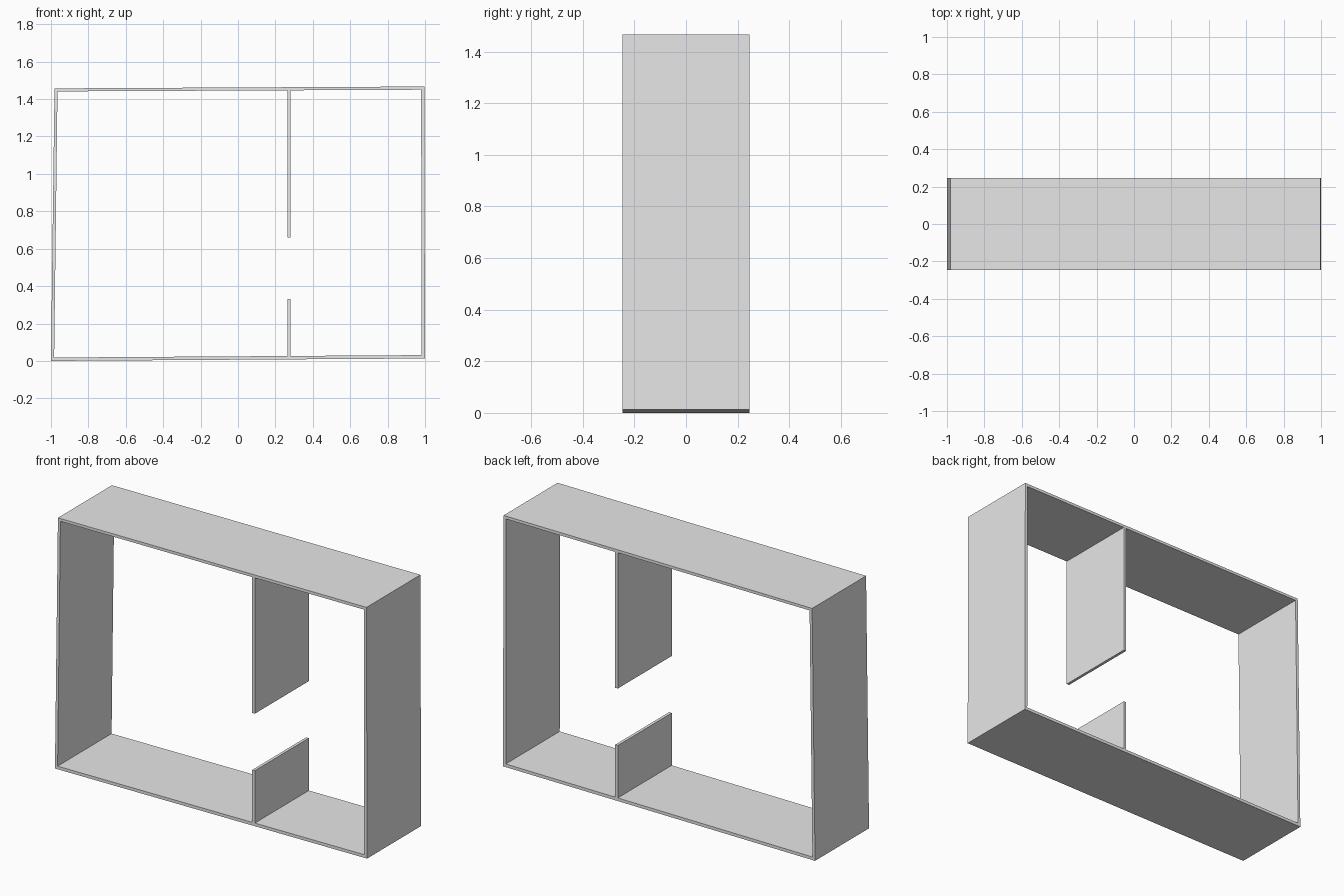
import bpy
import bmesh

if "Cube" in bpy.data.objects:
    bpy.data.objects.remove(bpy.data.objects["Cube"])

HALF_DEPTH = 0.247

grey = bpy.data.materials.new("plain_grey")
grey.diffuse_color = (0.8, 0.8, 0.8, 1)
grey.use_nodes = True
grey.node_tree.nodes["Principled BSDF"].inputs["Base Color"].default_value = grey.diffuse_color


def finish(name, bm):
    bmesh.ops.recalc_face_normals(bm, faces=bm.faces)
    mesh = bpy.data.meshes.new(name)
    bm.to_mesh(mesh)
    bm.free()
    mesh.materials.append(grey)
    obj = bpy.data.objects.new(name, mesh)
    bpy.context.collection.objects.link(obj)


def loop(bm, points, y):
    return [bm.verts.new((x, y, z)) for x, z in points]


def frame(name, outer, inner):
    """Open tube between two outlines, running along y."""
    bm = bmesh.new()
    rings = [loop(bm, outer, -HALF_DEPTH), loop(bm, inner, -HALF_DEPTH),
             loop(bm, inner, HALF_DEPTH), loop(bm, outer, HALF_DEPTH)]
    n = len(outer)
    for r in range(4):
        a, b = rings[r], rings[(r + 1) % 4]
        for i in range(n):
            j = (i + 1) % n
            bm.faces.new((a[i], a[j], b[j], b[i]))
    finish(name, bm)


def panel(name, points):
    """Solid slab with the given front outline, running along y."""
    bm = bmesh.new()
    a, b = loop(bm, points, -HALF_DEPTH), loop(bm, points, HALF_DEPTH)
    bm.faces.new(a)
    bm.faces.new(b[::-1])
    for i in range(len(points)):
        j = (i + 1) % len(points)
        bm.faces.new((a[i], a[j], b[j], b[i]))
    finish(name, bm)


# slightly crooked outer walls, floor and ceiling
frame("outer_walls",
      [(-1.0, 0.0), (1.0, 0.013), (0.996, 1.467), (-0.981, 1.457)],
      [(-0.983, 0.018), (0.982, 0.031), (0.979, 1.450), (-0.965, 1.441)])

# inner partition with a gap between its two parts
panel("lower_partition", [(0.264, 0.024), (0.281, 0.024), (0.281, 0.33), (0.264, 0.33)])
panel("upper_partition", [(0.264, 0.66), (0.281, 0.66), (0.281, 1.452), (0.264, 1.452)])
